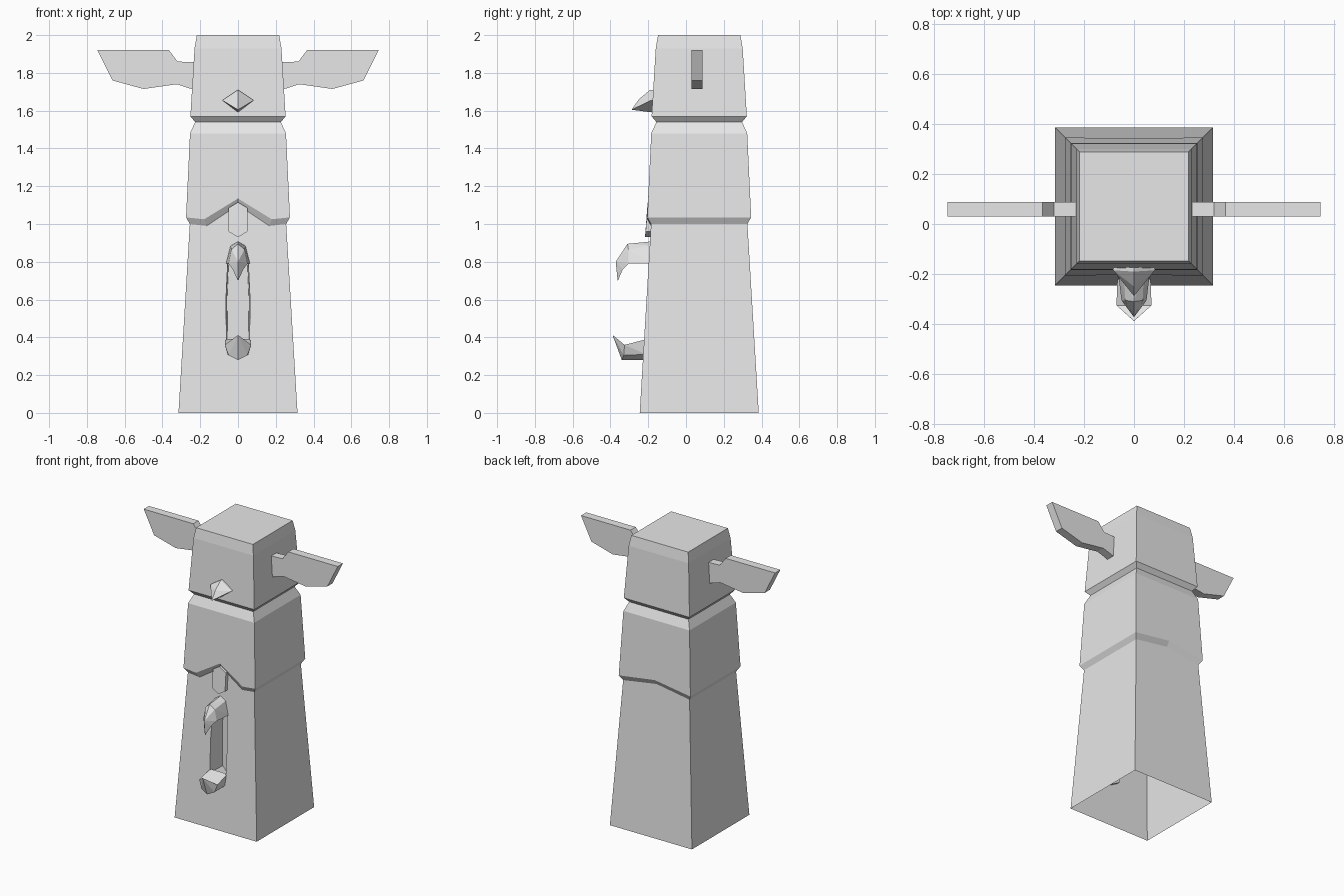
import bpy, bmesh

if "Cube" in bpy.data.objects:
    bpy.data.objects.remove(bpy.data.objects["Cube"])

# one plain stone colour
stone = bpy.data.materials.new("pale_grey_stone")
stone.use_nodes = True
stone.diffuse_color = (0.8, 0.8, 0.8, 1)
for node in stone.node_tree.nodes:
    if node.type == 'BSDF_PRINCIPLED':
        node.inputs["Base Color"].default_value = (0.8, 0.8, 0.8, 1)

CENTRE_Y = 0.07


def make_object(name, bm):
    bmesh.ops.recalc_face_normals(bm, faces=bm.faces)
    mesh = bpy.data.meshes.new(name)
    bm.to_mesh(mesh)
    bm.free()
    mesh.materials.append(stone)
    obj = bpy.data.objects.new(name, mesh)
    bpy.context.scene.collection.objects.link(obj)
    return obj


def mirrored(points):
    """Add the mirror image of every point that is off the centre line."""
    return points + [(-x, y, z) for x, y, z in points if x > 0]


def add_hull(bm, points):
    verts = [bm.verts.new(p) for p in mirrored(points)]
    result = bmesh.ops.convex_hull(bm, input=verts)
    loose = [v for v in verts if not v.link_faces]
    bmesh.ops.delete(bm, geom=loose, context='VERTS')
    return result


def faceted_chain(name, sections):
    """Join neighbouring cross-sections with convex pieces."""
    bm = bmesh.new()
    for a, b in zip(sections, sections[1:]):
        add_hull(bm, a + b)
    return make_object(name, bm)


# carved pillar: square rings, with a wavy feather hem at mid height
ring_layout = [(-1, -1, 0), (-0.65, -1, -0.01), (0, -1, 0.10), (0.65, -1, -0.01),
               (1, -1, 0), (1, 1, 0), (0, 1, 0.04), (-1, 1, 0)]
# height, half width, taper, whether the ring follows the wave
levels = [(0, 0.315, 0, 0), (1.0, 0.255, -0.06, 1), (1.035, 0.275, -0.047, 1),
          (1.48, 0.254, 0, 0), (1.54, 0.227, 0, 0), (1.57, 0.252, 0, 0),
          (1.93, 0.230, 0, 0), (2.0, 0.218, 0, 0)]
bm = bmesh.new()
rings = []
for z, half, taper, wave in levels:
    ring = []
    for fx, fy, dz in ring_layout:
        rise = dz * wave
        h = half + taper * rise
        ring.append(bm.verts.new((fx * h, CENTRE_Y + fy * h, z + rise)))
    rings.append(ring)
count = len(ring_layout)
for low, high in zip(rings, rings[1:]):
    for i in range(count):
        j = (i + 1) % count
        bm.faces.new((low[i], low[j], high[j], high[i]))
bm.faces.new(rings[0])
bm.faces.new(rings[-1])
pillar = make_object("pillar", bm)

# open mouth, cut into the front
mouth_outline = [(0, 0.88), (0.058, 0.80), (0.068, 0.60), (0.064, 0.37), (0, 0.31)]
bm = bmesh.new()
add_hull(bm, [(x * 1.08, -0.4, z) for x, z in mouth_outline]
         + [(x * 0.85, -0.09, z) for x, z in mouth_outline])
cutter = make_object("mouth_cutter", bm)
cut = pillar.modifiers.new("mouth", 'BOOLEAN')
cut.operation = 'DIFFERENCE'
cut.solver = 'EXACT'
cut.object = cutter
bpy.context.view_layer.objects.active = pillar
bpy.ops.object.modifier_apply(modifier=cut.name)
bpy.data.objects.remove(cutter)

# the pillar is hollow and open underneath
bm = bmesh.new()
bm.from_mesh(pillar.data)
base = [f for f in bm.faces if all(v.co.z < 0.001 for v in f.verts)]
bmesh.ops.delete(bm, geom=base, context='FACES_ONLY')
bm.to_mesh(pillar.data)
bm.free()

# hooked upper beak of the lower bird
faceted_chain("upper_beak", [
    [(0, -0.16, 0.91), (0.04, -0.18, 0.885), (0.065, -0.18, 0.79)],
    [(0, -0.31, 0.895), (0.035, -0.305, 0.865), (0.05, -0.305, 0.79)],
    [(0, -0.372, 0.80), (0.028, -0.335, 0.76)],
    [(0, -0.362, 0.70), (0.003, -0.358, 0.705)],
])

# lower beak with an upturned tip
faceted_chain("lower_beak", [
    [(0.066, -0.21, 0.39), (0.055, -0.21, 0.31), (0, -0.21, 0.28)],
    [(0.07, -0.325, 0.36), (0.05, -0.33, 0.305), (0, -0.34, 0.28)],
    [(0, -0.388, 0.41), (0.003, -0.385, 0.41)],
])

# small breast feather under the hem
faceted_chain("breast_feather", [
    [(0, -0.15, 1.115), (0.05, -0.15, 1.085), (0.05, -0.15, 0.96), (0, -0.15, 0.93)],
    [(0, -0.203, 1.115), (0.05, -0.204, 1.085), (0.05, -0.214, 0.96), (0, -0.217, 0.93)],
])

# short pointed beak on the head
faceted_chain("head_beak", [
    [(0, -0.15, 1.71), (0.085, -0.15, 1.655), (0, -0.15, 1.59)],
    [(0, -0.19, 1.71), (0.083, -0.185, 1.655), (0, -0.19, 1.592),
     (0, -0.25, 1.66), (0, -0.288, 1.605)],
])

# flat outspread wings
wing_outline = [(0.20, 1.855), (0.32, 1.86), (0.365, 1.92), (0.745, 1.92),
                (0.665, 1.76), (0.50, 1.715), (0.325, 1.74), (0.20, 1.70)]
for side, name in ((1, "left_wing"), (-1, "right_wing")):
    bm = bmesh.new()
    face = bm.faces.new([bm.verts.new((side * x, 0.03, z)) for x, z in wing_outline])
    grown = bmesh.ops.extrude_face_region(bm, geom=[face], use_keep_orig=True)
    moved = [e for e in grown["geom"] if isinstance(e, bmesh.types.BMVert)]
    bmesh.ops.translate(bm, vec=(0, 0.057, 0), verts=moved)
    make_object(name, bm)
